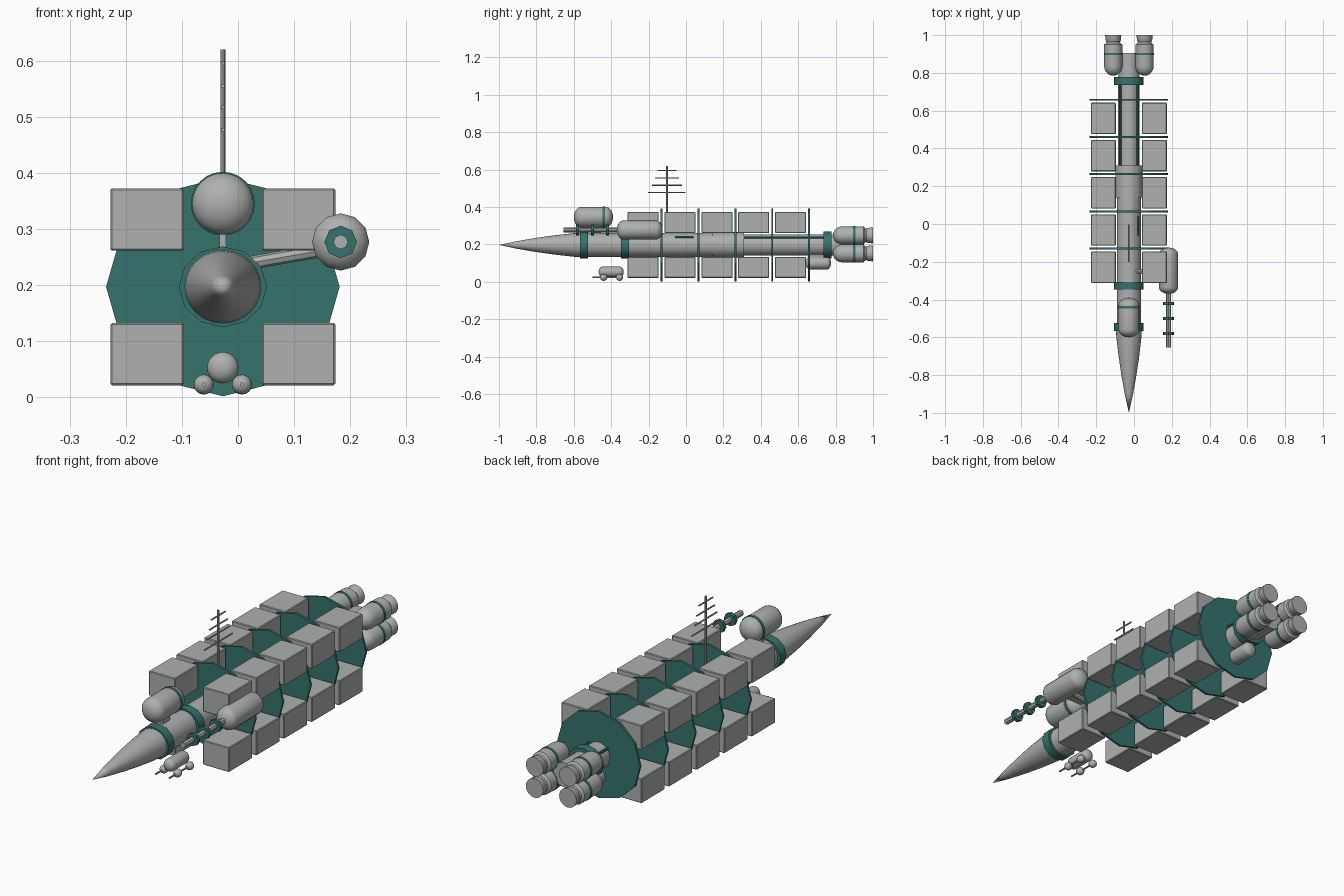
import bpy
import bmesh
from math import sin, cos, pi, radians
from mathutils import Vector

if "Cube" in bpy.data.objects:
    bpy.data.objects.remove(bpy.data.objects["Cube"], do_unlink=True)

CX, CZ = -0.027, 0.197          # long axis of the ship


def material(name, colour):
    m = bpy.data.materials.new(name)
    m.use_nodes = True
    m.diffuse_color = colour
    m.node_tree.nodes["Principled BSDF"].inputs["Base Color"].default_value = colour
    return m


GREY = material("hull grey", (0.42, 0.44, 0.43, 1))
TEAL = material("dark teal", (0.036, 0.17, 0.155, 1))


def finish(name, bm, mat, smooth=True):
    bmesh.ops.recalc_face_normals(bm, faces=bm.faces)
    mesh = bpy.data.meshes.new(name)
    bm.to_mesh(mesh)
    bm.free()
    mesh.materials.append(mat)
    ob = bpy.data.objects.new(name, mesh)
    bpy.context.collection.objects.link(ob)
    if smooth:
        bpy.ops.object.select_all(action="DESELECT")
        ob.select_set(True)
        bpy.context.view_layer.objects.active = ob
        bpy.ops.object.shade_smooth_by_angle(angle=radians(35))
    return ob


def lathe(name, profile, mat=GREY, x=CX, z=CZ, sides=24, wide=1.0, smooth=True):
    """Revolve (y, radius) points around a lengthwise axis, capping both ends."""
    bm = bmesh.new()
    rings = []
    for y, r in profile:
        if r < 1e-5:
            rings.append([bm.verts.new((x, y, z))])
            continue
        rings.append([bm.verts.new((x + wide * r * cos(2 * pi * i / sides), y,
                                    z + r * sin(2 * pi * i / sides)))
                      for i in range(sides)])
    for a, b in zip(rings, rings[1:]):
        for i in range(sides):
            j = (i + 1) % sides
            if len(a) == 1:
                bm.faces.new((a[0], b[i], b[j]))
            elif len(b) == 1:
                bm.faces.new((a[i], b[0], a[j]))
            else:
                bm.faces.new((a[i], b[i], b[j], a[j]))
    for ring in (rings[0], rings[-1]):
        if len(ring) > 2:
            bm.faces.new(ring)
    return finish(name, bm, mat, smooth)


def dome(y, r, depth, steps=5):
    """Quarter-ellipse profile that opens from a point at y."""
    return [(y + depth * (1 - cos(t)), r * sin(t))
            for t in (pi / 2 * i / steps for i in range(steps + 1))]


def capsule(y0, y1, r, depth):
    front = dome(y0, r, depth)
    return front + [(y0 + y1 - y, q) for y, q in reversed(front)]


def band(name, y, r, length, x=CX, z=CZ, sides=24, wide=1.0):
    h = length / 2
    return lathe(name, [(y - h, r), (y + h, r)], TEAL, x, z, sides, wide)


def block(name, centre, size, mat=GREY, bevel=0.0):
    bm = bmesh.new()
    bmesh.ops.create_cube(bm, size=1)
    for v in bm.verts:
        v.co = Vector([c + s * k for c, s, k in zip(centre, size, v.co)])
    if bevel:
        bmesh.ops.bevel(bm, geom=bm.edges[:], offset=bevel, segments=1, affect="EDGES")
    return finish(name, bm, mat, False)


def rod(name, a, b, r, mat=GREY, sides=8):
    a, b = Vector(a), Vector(b)
    bm = bmesh.new()
    bmesh.ops.create_cone(bm, cap_ends=True, segments=sides, radius1=r, radius2=r,
                          depth=(b - a).length)
    turn = (b - a).to_track_quat("Z", "Y")
    for v in bm.verts:
        v.co = (a + b) / 2 + turn @ v.co
    return finish(name, bm, mat)


# Hull, nose and collars
lathe("nose_cone", [(-1, 0), (-0.9, 0.021), (-0.8, 0.038), (-0.7, 0.052), (-0.6, 0.063),
                    (-0.55, 0.066)], wide=1.05)
lathe("front_hull", [(-0.56, 0.064), (0.2, 0.064)])
lathe("middle_collar", [(0.14, 0.068), (0.31, 0.068)], wide=1.04)
lathe("rear_hull", [(0.3, 0.057), (0.78, 0.057)])
lathe("engine_mount", [(0.76, 0.056), (0.905, 0.056)])
for label, y in (("nose", -0.545), ("front", -0.327), ("rear", 0.757)):
    band(label + "_hull_ring", y, 0.072, 0.042, sides=12, wide=1.09)

# Lengthwise rails on the hull
for label, side in (("left", 1), ("right", -1)):
    x = CX + side * 0.046
    rod(label + "_rear_rail", (x, 0.3, 0.237), (x, 0.75, 0.237), 0.006, TEAL)
rod("left_short_rail", (CX + 0.049, -0.06, 0.239), (CX + 0.049, 0.04, 0.239), 0.005, TEAL)

# Bulkhead discs and cargo containers
for i in range(5):
    y = -0.13 + i * 0.197
    lathe("bulkhead_%d" % (i + 1), [(y - 0.005, 0.195), (y + 0.005, 0.195)], TEAL,
          sides=12, wide=1.067, smooth=False)
    for sx in (-1, 1):
        for sz in (-1, 1):
            name = "container_%s_%s_%d" % ("left" if sx > 0 else "right",
                                           "upper" if sz > 0 else "lower", i + 1)
            block(name, (CX + sx * 0.135, y - 0.099, CZ + sz * 0.12),
                  (0.131, 0.166, 0.111), GREY, 0.003)

# Upper tank on the nose
TZ = 0.345
lathe("upper_tank", capsule(-0.6, -0.39, 0.055, 0.04), z=TZ)
band("upper_tank_band", -0.44, 0.057, 0.014, z=TZ)
block("upper_tank_strut", (CX, -0.48, 0.275), (0.012, 0.05, 0.05))

# Side pod with its boom and arm
PX, PZ = 0.183, 0.277
lathe("side_pod", capsule(-0.37, -0.125, 0.051, 0.035), x=PX, z=PZ, sides=12)
lathe("pod_boom", [(-0.655, 0.013), (-0.34, 0.013)], x=PX, z=PZ, sides=8)
for i, y in enumerate((-0.58, -0.5, -0.42)):
    band("boom_disc_%d" % (i + 1), y, 0.029, 0.016, PX, PZ, 8)
rod("pod_arm", (CX + 0.04, -0.25, 0.238), (PX, -0.25, 0.268), 0.012)

# Antenna mast
MY = -0.102
rod("mast", (CX, MY, 0.25), (CX, MY, 0.62), 0.0045)
for i, (z, half) in enumerate(((0.477, 0.1), (0.517, 0.08), (0.555, 0.064), (0.595, 0.05))):
    rod("mast_bar_%d" % (i + 1), (CX, MY - half, z), (CX, MY + half, z), 0.0035)

# Small shuttle below the nose
lathe("shuttle_body", capsule(-0.467, -0.333, 0.028, 0.02), z=0.053)
for sx in (-1, 1):
    x = CX + sx * 0.034
    label = "left" if sx > 0 else "right"
    for end, y in (("front", -0.44), ("rear", -0.355)):
        lathe("shuttle_%s_%s_ball" % (label, end), capsule(y - 0.019, y + 0.019, 0.018, 0.019),
              x=x, z=0.023, sides=16)
    rod("shuttle_%s_probe" % label, (x, -0.5, 0.023), (x, -0.35, 0.023), 0.004)

# Tank under the tail
lathe("lower_tank", capsule(0.64, 0.775, 0.034, 0.02), z=0.1)

# Four engines
for sx in (-1, 1):
    for sz in (-1, 1):
        x, z = CX + sx * 0.083, CZ + 0.003 + sz * 0.048
        label = "%s_%s_engine" % ("left" if sx > 0 else "right", "upper" if sz > 0 else "lower")
        lathe(label, dome(0.785, 0.048, 0.05) + [(0.95, 0.048), (0.957, 0.038), (0.965, 0.036),
                                                (0.972, 0.04), (1.0, 0.043)], x=x, z=z)
        band(label + "_band", 0.9, 0.05, 0.012, x, z)
